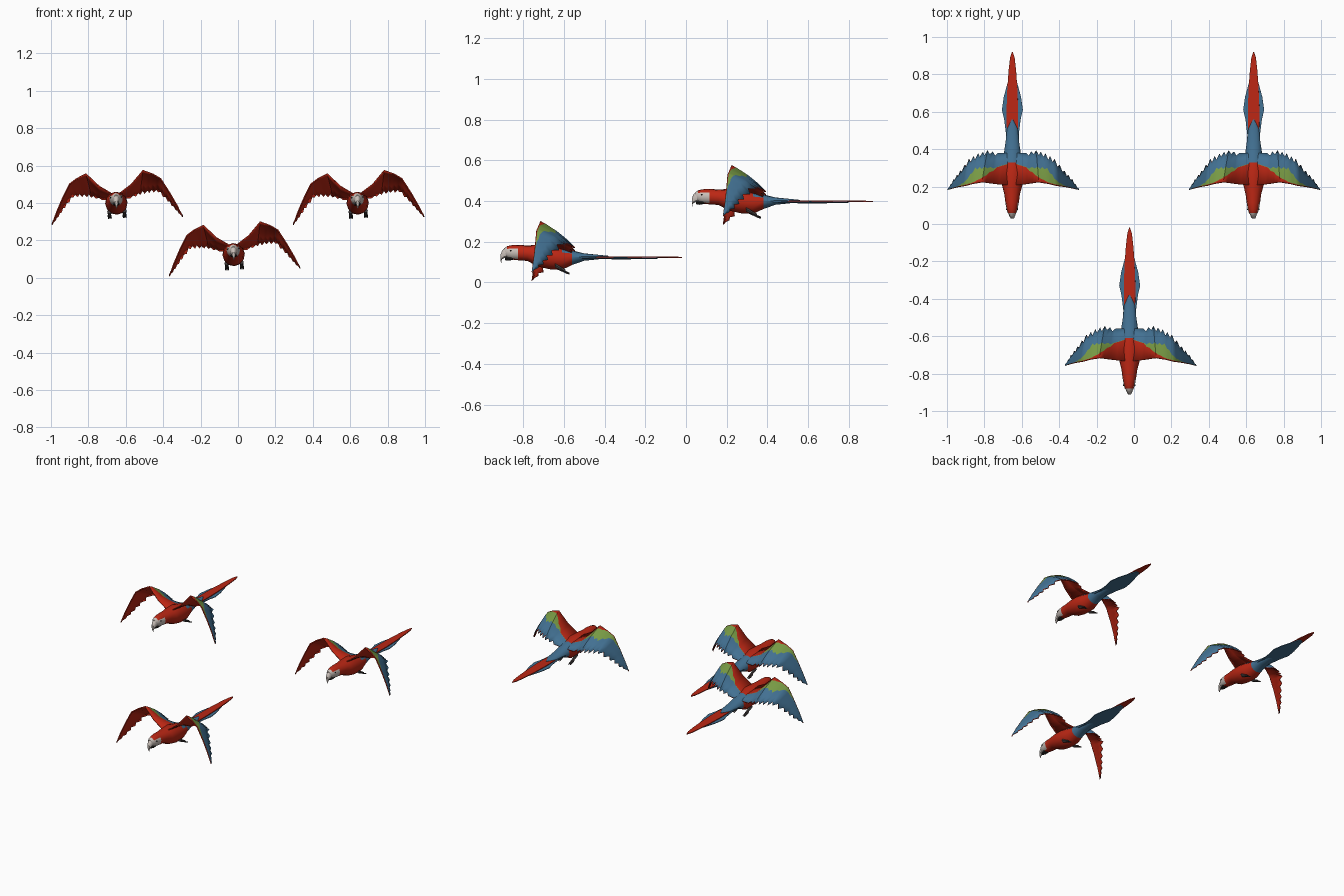
import bpy, bmesh, math
from mathutils import Vector

if "Cube" in bpy.data.objects:
    bpy.data.objects.remove(bpy.data.objects["Cube"])

PIVOT = 0.15          # height of the roll axis
ROLL = -0.06          # the birds bank slightly


def material(name, rgb):
    m = bpy.data.materials.new(name)
    m.diffuse_color = (*rgb, 1)
    m.use_nodes = True
    m.node_tree.nodes["Principled BSDF"].inputs["Base Color"].default_value = m.diffuse_color
    return m


RED = material("scarlet feathers", (0.50, 0.020, 0.007))
BLUE = material("blue feathers", (0.055, 0.165, 0.29))
GREEN = material("green feathers", (0.19, 0.33, 0.06))
WHITE = material("pale face", (0.58, 0.52, 0.48))
BLACK = material("dark beak", (0.02, 0.018, 0.017))
GREY = material("grey feet", (0.06, 0.05, 0.05))

parts = []


def add_part(name, verts, faces, mats, rule=None, smooth=35):
    """Mesh part; rule(centre, normal) gives a material index."""
    me = bpy.data.meshes.new(name)
    me.from_pydata([(x, y, z - PIVOT) for x, y, z in verts], [], faces)
    for m in mats:
        me.materials.append(m)
    bm = bmesh.new()
    bm.from_mesh(me)
    bmesh.ops.recalc_face_normals(bm, faces=bm.faces)
    for f in bm.faces:
        if rule:
            f.material_index = rule(f.calc_center_median() + Vector((0, 0, PIVOT)), f.normal)
    bm.to_mesh(me)
    bm.free()
    finish(name, me, smooth)


def finish(name, me, smooth):
    ob = bpy.data.objects.new(name, me)
    bpy.context.collection.objects.link(ob)
    bpy.context.view_layer.objects.active = ob
    ob.select_set(True)
    bpy.ops.object.shade_smooth_by_angle(angle=math.radians(smooth))
    ob.select_set(False)
    parts.append(ob)
    return ob


def loft(rings, n=12, x0=0):
    """Elliptical rings (y, z, half width, half height) joined along y."""
    verts, faces = [], []
    for y, z, w, h in rings:
        for i in range(n):
            a = 2 * math.pi * i / n
            verts.append((x0 + w * math.cos(a), y, z + h * math.sin(a)))
    for r in range(len(rings) - 1):
        for i in range(n):
            j = (i + 1) % n
            faces.append((r * n + i, r * n + j, (r + 1) * n + j, (r + 1) * n + i))
    last = (len(rings) - 1) * n
    faces += [tuple(range(n)), tuple(range(last, last + n))]
    return verts, faces


def blade(profile, z, t):
    """Flat symmetric feather plate from (y, half width) pairs."""
    outline = [(w, y) for y, w in profile] + [(-w, y) for y, w in reversed(profile)]
    n = len(outline)
    verts = [(x, y, z + t) for x, y in outline] + [(x, y, z) for x, y in outline]
    faces = [tuple(range(n)), tuple(range(2 * n - 1, n - 1, -1))]
    faces += [(i, (i + 1) % n, n + (i + 1) % n, n + i) for i in range(n)]
    return verts, faces


# Head, body and rump
def body_colour(c, n):
    if c.y < -0.885 or (c.y < -0.83 and 0.118 < c.z < 0.166):
        return 2
    if c.y > -0.54 or (c.y > -0.615 and n.z > 0.3):
        return 1
    return 0


add_part("body", *loft([
    (-.895, .150, .012, .018), (-.88, .150, .024, .028), (-.86, .148, .030, .035),
    (-.825, .147, .036, .038), (-.78, .144, .042, .038), (-.73, .132, .055, .053),
    (-.67, .125, .060, .060), (-.61, .117, .055, .055), (-.56, .122, .045, .036),
    (-.50, .125, .036, .018), (-.43, .125, .028, .011), (-.38, .127, .003, .004)]),
    [RED, BLUE, WHITE], body_colour)

# Hooked upper beak and dark lower beak
add_part("upper_beak", *loft([
    (-.870, .146, .020, .024), (-.890, .145, .018, .024), (-.903, .137, .013, .022),
    (-.911, .122, .008, .017), (-.908, .105, .003, .010)], 8), [WHITE])
add_part("lower_beak", *loft([
    (-.850, .122, .020, .011), (-.875, .118, .015, .011), (-.891, .116, .008, .006)], 8), [BLACK])
for side in (-1, 1):
    add_part("eye", *loft([(-.866, .155, .003, .002), (-.862, .155, .004, .004),
                           (-.858, .155, .003, .002)], 6, side * .029), [BLACK])

# Tail: blue side feathers under a long red centre
add_part("tail_side_feathers", *blade([
    (-.54, .036), (-.46, .034), (-.38, .044), (-.33, .056), (-.26, .046),
    (-.19, .027), (-.14, .012)], .117, .004), [BLUE])
add_part("tail_centre_feathers", *blade([
    (-.50, .022), (-.42, .030), (-.33, .031), (-.22, .027), (-.12, .020),
    (-.05, .012), (-.02, .002)], .121, .005), [RED])

# Feet tucked backwards, with toes
for side in (-1, 1):
    x = side * .04
    add_part("leg", *loft([(-.645, .082, .012, .012), (-.615, .066, .009, .009),
                           (-.592, .055, .006, .006)], 6, x), [GREY])
    for k in (-1, 0, 1):
        add_part("toe", *loft([(-.610, .060, .004, .004), (-.590, .050, .004, .004),
                               (-.572, .043, .002, .002)], 5, x + k * .007), [GREY])

# Wing stations: leading edge, trailing edge, end of red, end of green (along chord)
STATIONS = [
    ((.000, -.735, .165), (.000, -.560, .148), .68, .69),
    ((.085, -.725, .222), (.075, -.560, .150), .50, .51),
    ((.152, -.715, .293), (.130, -.545, .165), .14, .45),
    ((.205, -.724, .270), (.180, -.562, .172), .03, .50),
    ((.246, -.735, .243), (.230, -.592, .172), .03, .18),
    ((.290, -.742, .165), (.280, -.655, .118), .03, .04),
    ((.325, -.750, .095), (.318, -.700, .070), .03, .04),
    ((.352, -.759, .030), (.350, -.752, .032), .03, .04)]
STEPS = 4


def wing_rows():
    rows = []
    for s in range(len(STATIONS) - 1):
        A, B = STATIONS[s], STATIONS[s + 1]
        for k in range(STEPS + (s == len(STATIONS) - 2)):
            t = k / STEPS
            le = Vector(A[0]).lerp(Vector(B[0]), t)
            te = Vector(A[1]).lerp(Vector(B[1]), t)
            if k % 2 and s > 0:                    # notches between flight feathers
                te = te.lerp(le, .07 + .035 * s)
            a, b = A[2] + (B[2] - A[2]) * t, A[3] + (B[3] - A[3]) * t
            row = []
            for c in (0, a, b, (b + 1) / 2, 1):
                lift = .010 * 4 * c * (1 - c)      # slight camber
                row.append(le.lerp(te, c) + Vector((0, .5, .8)) * lift)
            rows.append(row)
    return rows


def build_wing(name, side):
    rows = wing_rows()
    verts = [(side * p.x, p.y, p.z - PIVOT) for r in rows for p in r]
    faces, cols = [], []
    for s in range(len(rows) - 1):
        for c in range(4):
            i = s * 5 + c
            f = (i, i + 5, i + 6, i + 1)
            faces.append(f if side > 0 else f[::-1])
            cols.append((0, 2, 1, 1)[c])
    me = bpy.data.meshes.new(name)
    me.from_pydata(verts, [], faces)
    for m in (RED, BLUE, GREEN, RED, RED, RED):
        me.materials.append(m)
    for p, c in zip(me.polygons, cols):
        p.material_index = c
    ob = finish(name, me, 40)
    # red underside
    mod = ob.modifiers.new("underside", 'SOLIDIFY')
    mod.thickness = .006
    mod.material_offset = 3
    mod.material_offset_rim = 3


build_wing("right_wing", 1)
build_wing("left_wing", -1)

# Flock of three: one in the lead, two behind and higher
FLOCK = [(-.025, 0, 0), (-.652, .94, .275), (.638, .94, .275)]
for ob in list(parts):
    for k, (x, y, z) in enumerate(FLOCK):
        o = ob if k == 0 else ob.copy()
        if k:
            bpy.context.collection.objects.link(o)
        o.location = (x, y, z + PIVOT)
        o.rotation_euler = (0, ROLL, 0)
